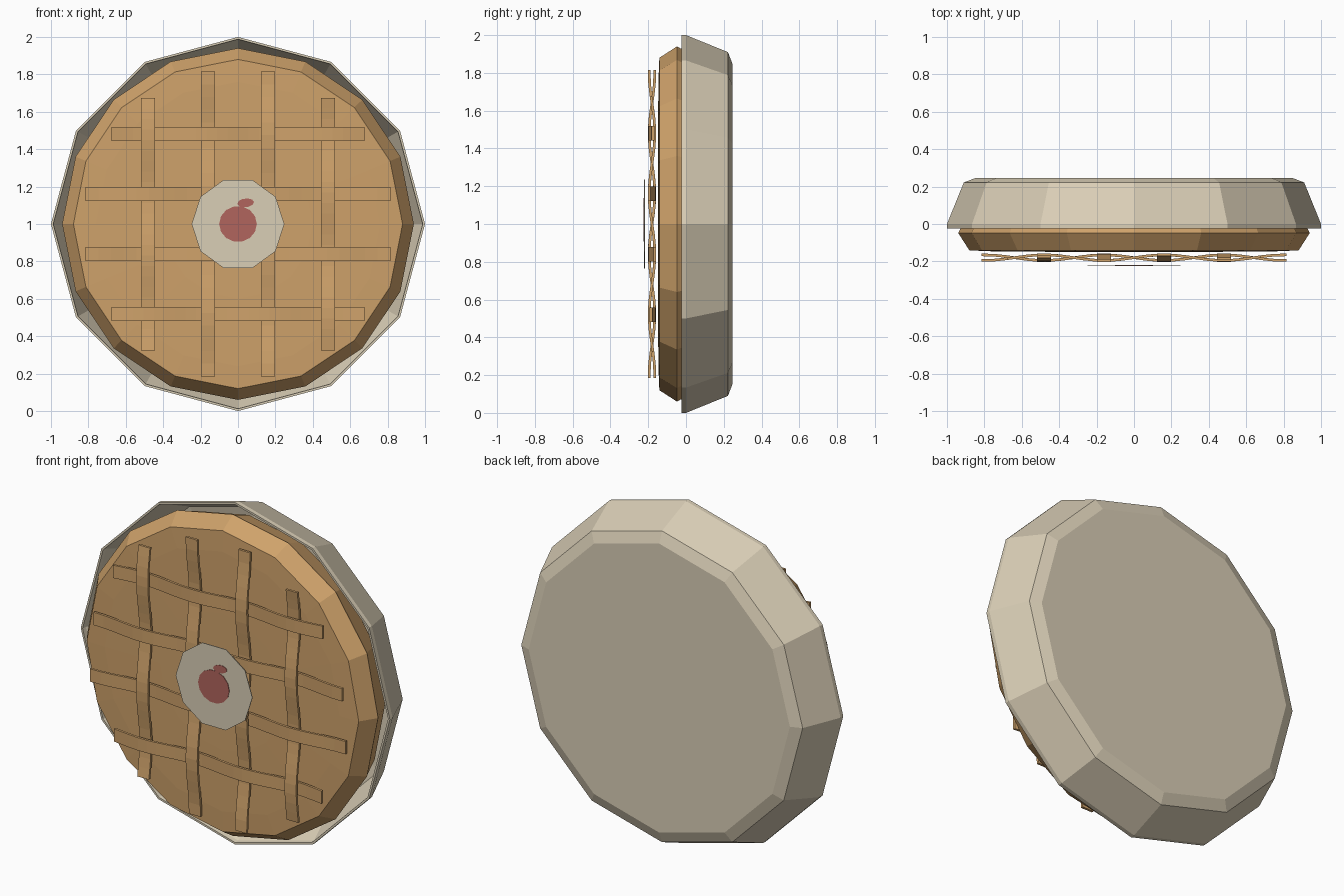
import bpy
import bmesh
from math import sin, cos, pi

old = bpy.data.objects.get("Cube")
if old:
    bpy.data.objects.remove(old, do_unlink=True)


def material(name, rgb):
    mat = bpy.data.materials.new(name)
    mat.use_nodes = True
    colour = (*rgb, 1)
    mat.diffuse_color = colour
    mat.node_tree.nodes["Principled BSDF"].inputs["Base Color"].default_value = colour
    return mat


CREAM = material("cream", (0.70, 0.62, 0.47))
PASTRY = material("baked pastry", (0.62, 0.36, 0.145))
RED = material("berry red", (0.44, 0.13, 0.11))


def finish(name, bm, mat):
    bmesh.ops.recalc_face_normals(bm, faces=bm.faces)
    mesh = bpy.data.meshes.new(name)
    bm.to_mesh(mesh)
    bm.free()
    mesh.materials.append(mat)
    obj = bpy.data.objects.new(name, mesh)
    bpy.context.collection.objects.link(obj)
    return obj


def skin(bm, rings):
    """Join successive vertex loops and cap both ends."""
    n = len(rings[0])
    for a, b in zip(rings, rings[1:]):
        for i in range(n):
            j = (i + 1) % n
            bm.faces.new((a[i], a[j], b[j], b[i]))
    bm.faces.new(rings[0])
    bm.faces.new(rings[-1])


def turned(name, profile, sides, mat, centre=(0, 1), squash=1, turn=0, tilt=0):
    """Turn (radius, y) points around an axis that runs front to back."""
    bm = bmesh.new()
    rings = []
    for r, y in profile:
        ring = []
        for i in range(sides):
            a = 2 * pi * i / sides + turn
            u, v = r * cos(a), r * sin(a) * squash
            ring.append(bm.verts.new((centre[0] + u * cos(tilt) - v * sin(tilt), y,
                                      centre[1] + u * sin(tilt) + v * cos(tilt))))
        rings.append(ring)
    skin(bm, rings)
    return finish(name, bm, mat)


# Dish: hollow, with a thin rim and a bevelled base
turned("dish", [(0.84, 0.20), (0.895, 0.19), (0.985, 0.0), (0.988, -0.025),
                (1.0, -0.025), (1.0, 0.0), (0.91, 0.222), (0.845, 0.247)], 12, CREAM)

# Crust: bevelled edge and a slightly domed front
turned("crust", [(0.88, 0.10), (0.93, -0.03), (0.94, -0.048), (0.88, -0.141),
                 (0.76, -0.146), (0.40, -0.149)], 16, PASTRY)

# Woven lattice strips
SPACING, WIDTH, THICK, WAVE = 0.32, 0.075, 0.014, 0.015


def weave(t):
    return cos(pi * (t - SPACING / 2) / SPACING)


def strip(name, offset, half, upright):
    bm = bmesh.new()
    steps = 24
    rings = []
    for k in range(steps + 1):
        t = half * (2 * k / steps - 1)
        y = -0.18 + (1 if upright else -1) * WAVE * weave(t) * weave(offset)
        ring = []
        for side, face in ((-1, -1), (1, -1), (1, 1), (-1, 1)):
            w = offset + side * WIDTH / 2
            x, z = (w, t) if upright else (t, w)
            ring.append(bm.verts.new((x, y + face * THICK / 2, 1 + z)))
        rings.append(ring)
    skin(bm, rings)
    finish(name, bm, PASTRY)


for i in range(4):
    place = (i - 1.5) * SPACING
    length = 0.815 if i in (1, 2) else 0.675
    strip(f"upright_strip_{i + 1}", place, length, True)
    strip(f"level_strip_{i + 1}", place, length, False)

# Round centre plate with a flat berry and leaf
turned("centre_plate", [(0.248, -0.218), (0.248, -0.222)], 10, CREAM)
turned("berry", [(0.101, -0.221), (0.101, -0.225)], 14, RED, centre=(0, 1.0), squash=0.95)
turned("berry_leaf", [(0.045, -0.221), (0.045, -0.225)], 10, RED,
       centre=(0.041, 1.113), squash=0.52, tilt=0.1)
